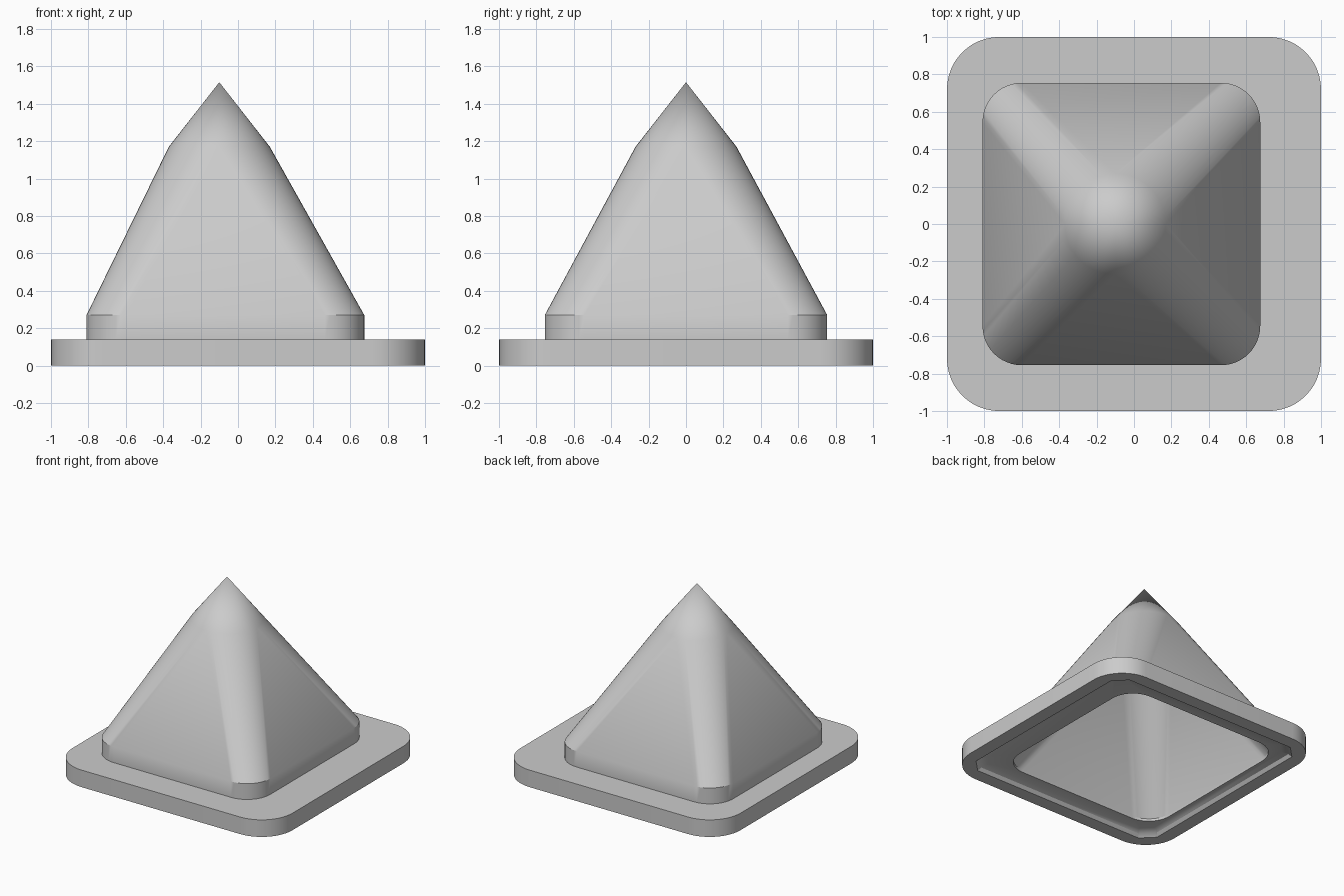
import bpy
import bmesh
from math import sin, cos, pi, radians
from mathutils import Vector

STEPS = 12          # segments in each rounded corner
CX = -0.0675        # centre of the raised collar
TIP_X = -0.1        # axis of the conical peak
CONE_R = 0.27
DROP = 0.21         # vertical offset of the hollow underside

if "Cube" in bpy.data.objects:
    bpy.data.objects.remove(bpy.data.objects["Cube"])

grey = bpy.data.materials.new("light_grey")
grey.use_nodes = True
colour = (0.6, 0.6, 0.6, 1)
grey.diffuse_color = colour
grey.node_tree.nodes["Principled BSDF"].inputs["Base Color"].default_value = colour


def ring(cx, hx, hy, r, z, chamfer=False):
    """Rounded (or chamfered) rectangle; full radius makes a circle."""
    pts = []
    for quarter in range(4):
        mid = (quarter + 0.5) * pi / 2
        sx = 1 if cos(mid) > 0 else -1
        sy = 1 if sin(mid) > 0 else -1
        centre = Vector((cx + sx * (hx - r), sy * (hy - r), z))
        start, end = [Vector((cos(a), sin(a), 0)) * r
                      for a in (quarter * pi / 2, (quarter + 1) * pi / 2)]
        for i in range(STEPS + 1):
            t = i / STEPS
            a = (quarter + t) * pi / 2
            offset = start.lerp(end, t) if chamfer else Vector((cos(a), sin(a), 0)) * r
            pts.append(centre + offset)
    return pts


def loft(name, rings, bottom_tip, top_tip):
    bm = bmesh.new()
    loops = [[bm.verts.new(p) for p in pts] for pts in rings]
    n = len(loops[0])
    for low, high in zip(loops, loops[1:]):
        for i in range(n):
            j = (i + 1) % n
            bm.faces.new((low[i], low[j], high[j], high[i]))
    for loop, tip in ((loops[0], bottom_tip), (loops[-1], top_tip)):
        apex = bm.verts.new(tip)
        for i in range(n):
            bm.faces.new((loop[i], loop[(i + 1) % n], apex))
    bmesh.ops.remove_doubles(bm, verts=bm.verts, dist=0.0001)
    bmesh.ops.recalc_face_normals(bm, faces=bm.faces)
    mesh = bpy.data.meshes.new(name)
    bm.to_mesh(mesh)
    bm.free()
    mesh.materials.append(grey)
    obj = bpy.data.objects.new(name, mesh)
    bpy.context.collection.objects.link(obj)
    bpy.ops.object.select_all(action='DESELECT')
    obj.select_set(True)
    bpy.context.view_layer.objects.active = obj
    bpy.ops.object.shade_smooth_by_angle(angle=radians(30))
    return obj


def circle(z):
    return ring(TIP_X, CONE_R, CONE_R, CONE_R, z)


# Continuous shell from the hollow inside, around the flange, to the peak
loft("pyramid_cap", [
    # hollow underside and its short lip
    circle(1.17 - DROP),
    ring(CX, 0.735, 0.745, 0.2, 0.27 - DROP),
    ring(CX, 0.735, 0.745, 0.2, 0.04),
    # stepped recess with chamfered corners
    ring(0, 0.83, 0.83, 0.09, 0.04, True),
    ring(0, 0.87, 0.87, 0.1, 0.025, True),
    ring(0, 0.89, 0.89, 0.1, 0, True),
    # square flange
    ring(0, 1, 1, 0.28, 0),
    ring(0, 1, 1, 0.28, 0.14),
    # collar and sloping sides blending into a cone
    ring(CX, 0.7425, 0.755, 0.21, 0.14),
    ring(CX, 0.7425, 0.755, 0.21, 0.27),
    circle(1.17),
], (TIP_X, 0, 1.515 - DROP), (TIP_X, 0, 1.515))
